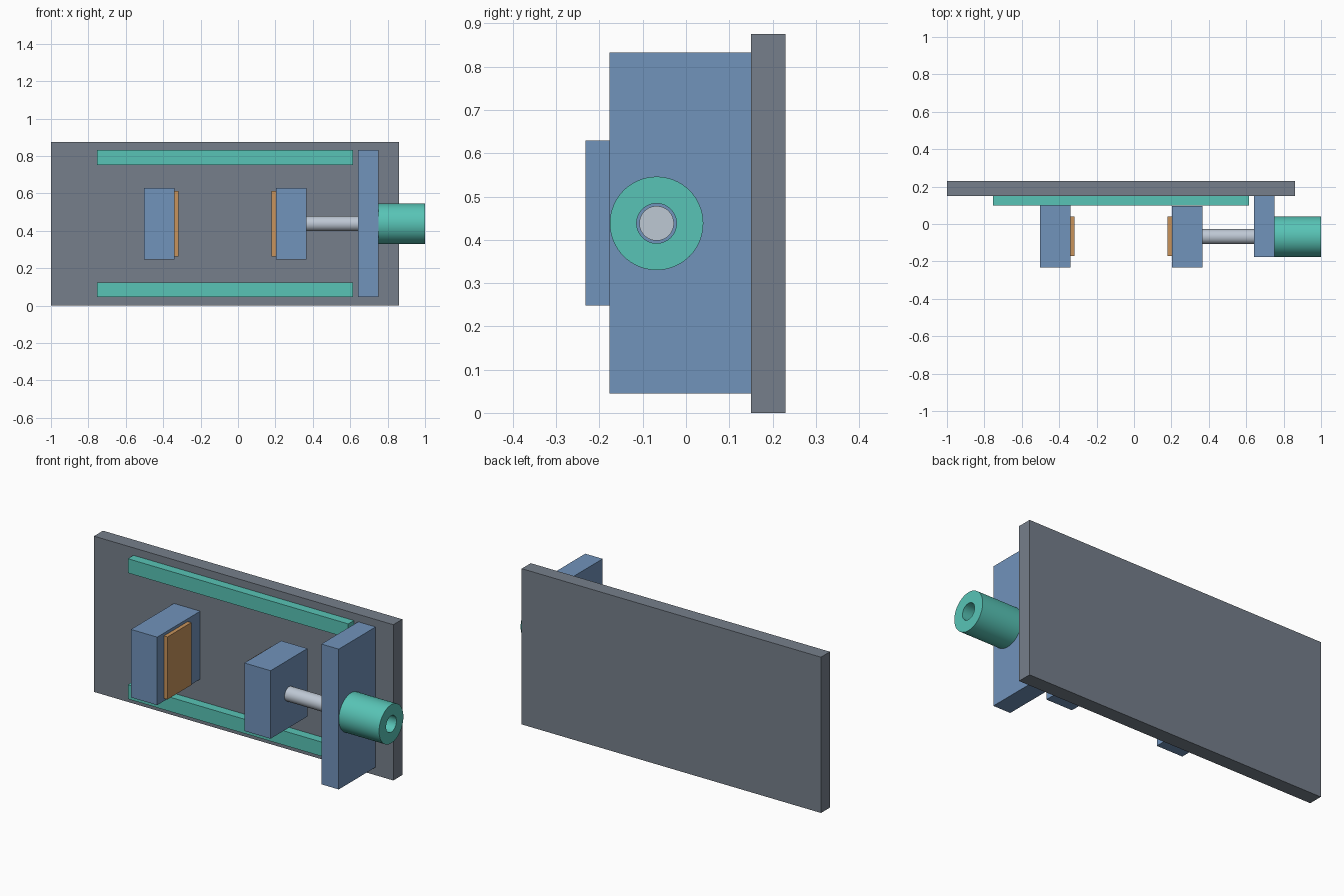
import bpy, bmesh, math
from mathutils import Matrix

if "Cube" in bpy.data.objects:
    bpy.data.objects.remove(bpy.data.objects["Cube"])


def material(name, rgb):
    lin = [((c / 255 + 0.055) / 1.055) ** 2.4 for c in rgb]
    m = bpy.data.materials.new(name)
    m.diffuse_color = (*lin, 1)
    m.use_nodes = True
    m.node_tree.nodes["Principled BSDF"].inputs["Base Color"].default_value = m.diffuse_color
    return m


GREY = material("slate grey", (118, 127, 139))
BLUE = material("steel blue", (113, 147, 187))
TEAL = material("teal", (88, 196, 182))
TAN = material("tan", (200, 148, 92))
SILVER = material("silver", (190, 200, 212))


def finish(name, bm, mat):
    bmesh.ops.recalc_face_normals(bm, faces=bm.faces)
    me = bpy.data.meshes.new(name)
    bm.to_mesh(me)
    bm.free()
    me.materials.append(mat)
    ob = bpy.data.objects.new(name, me)
    bpy.context.collection.objects.link(ob)
    return ob


def box(name, x, y, z, mat):
    """Box from (min, max) ranges on each axis."""
    bm = bmesh.new()
    bmesh.ops.create_cube(bm, size=1)
    for v in bm.verts:
        v.co = [r[0] + (c + 0.5) * (r[1] - r[0]) for c, r in zip(v.co, (x, y, z))]
    return finish(name, bm, mat)


AXIS_Y, AXIS_Z = -0.068, 0.438


def lathe_x(name, profile, mat, n=64):
    """Revolve a closed (x, radius) profile about the screw axis."""
    bm = bmesh.new()
    rings = []
    for i in range(n):
        a = 2 * math.pi * i / n
        rings.append([bm.verts.new((x, AXIS_Y + r * math.cos(a), AXIS_Z + r * math.sin(a)))
                      for x, r in profile])
    k = len(profile)
    for i in range(n):
        a, b = rings[i], rings[(i + 1) % n]
        for j in range(k):
            bm.faces.new((a[j], a[(j + 1) % k], b[(j + 1) % k], b[j]))
    bmesh.ops.remove_doubles(bm, verts=bm.verts, dist=1e-5)
    ob = finish(name, bm, mat)
    bpy.context.view_layer.objects.active = ob
    ob.select_set(True)
    bpy.ops.object.shade_smooth_by_angle(angle=math.radians(35))
    ob.select_set(False)
    return ob


# Back plate and the two guide rails
box("back_plate", (-1, 0.86), (0.15, 0.23), (0, 0.875), GREY)
for name, z in (("lower_rail", 0.045), ("upper_rail", 0.753)):
    box(name, (-0.755, 0.615), (0.10, 0.15), (z, z + 0.08), TEAL)

# Fixed jaw reaches the plate, sliding jaw clears it
box("fixed_jaw", (-0.503, -0.34), (-0.232, 0.15), (0.248, 0.63), BLUE)
box("sliding_jaw", (0.202, 0.365), (-0.232, 0.095), (0.248, 0.63), BLUE)

# Soft pads on the facing sides of the jaws
for name, x in (("fixed_pad", -0.34), ("sliding_pad", 0.18)):
    box(name, (x, x + 0.022), (-0.172, 0.04), (0.263, 0.614), TAN)

# End support, screw rod and hollow drive collar
box("end_support", (0.642, 0.75), (-0.177, 0.15), (0.045, 0.833), BLUE)
lathe_x("screw_rod", [(0.365, 0), (0.365, 0.04), (0.755, 0.04), (0.755, 0)], SILVER)
lathe_x("drive_collar", [(0.75, 0.046), (0.75, 0.108), (1.0, 0.108), (1.0, 0.046)], TEAL)
